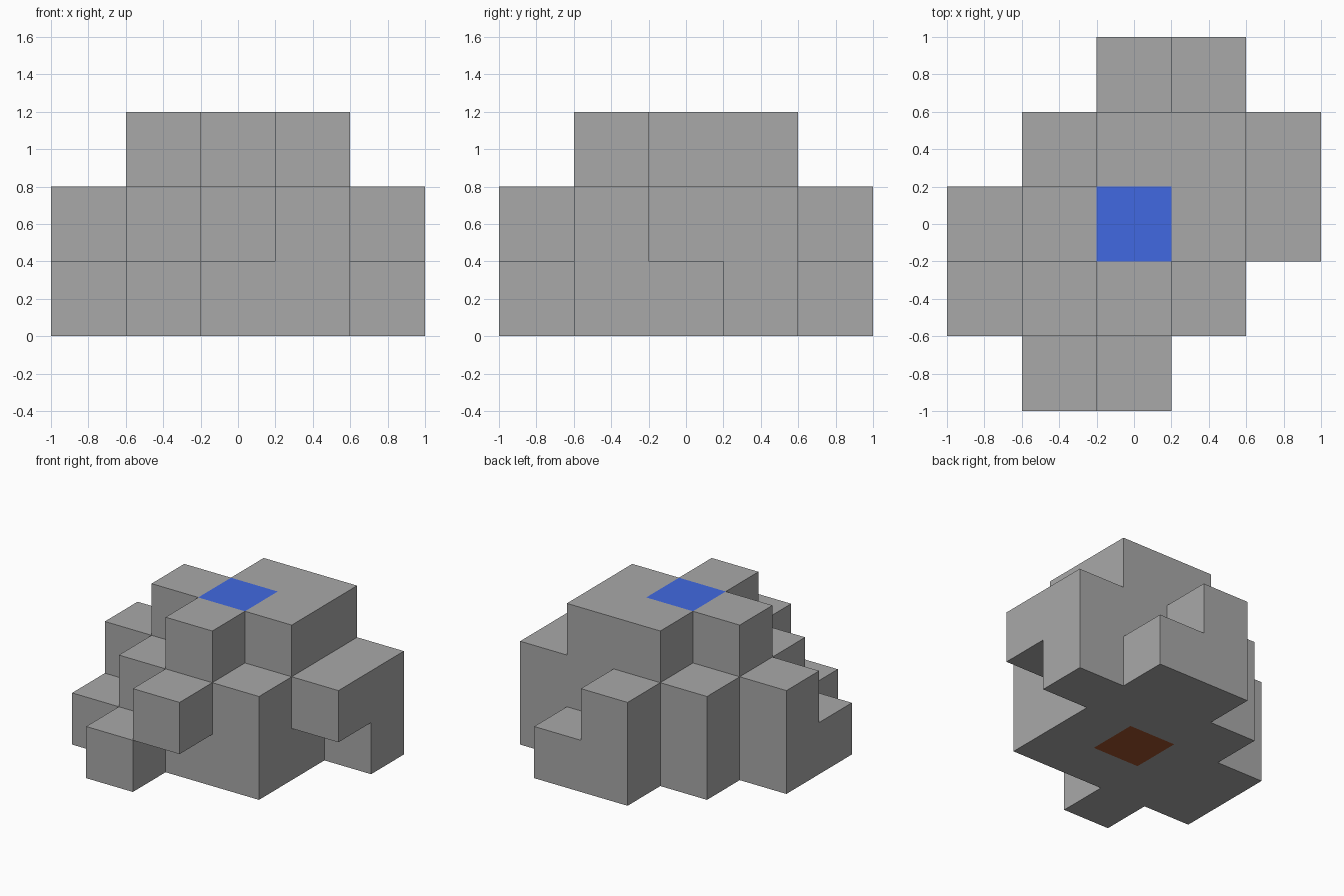
import bpy
import bmesh
from mathutils import Vector

default_cube = bpy.data.objects.get("Cube")
if default_cube:
    bpy.data.objects.remove(default_cube, do_unlink=True)

CELL = 0.4

# Floor plans from the ground up; each row runs along x, back row first
LAYERS = [
    ["..##.",
     ".####",
     "####.",
     "####.",
     ".#..."],
    ["..#..",
     ".####",
     "#####",
     ".###.",
     "..#.."],
    [".....",
     "..##.",
     ".###.",
     "..#..",
     "....."],
]


def make_material(name, color):
    mat = bpy.data.materials.new(name)
    mat.use_nodes = True
    mat.diffuse_color = (*color, 1)
    for node in mat.node_tree.nodes:
        if node.type == 'BSDF_PRINCIPLED':
            node.inputs["Base Color"].default_value = (*color, 1)
    return mat


def add_side(bm, cell, axis, sign):
    """Add the square on one side of a block, facing outwards."""
    u, v = (axis + 1) % 3, (axis + 2) % 3
    corners = []
    for du, dv in ((-1, -1), (1, -1), (1, 1), (-1, 1)):
        p = Vector(cell)
        p[axis] += sign / 2
        p[u] += du / 2
        p[v] += dv / 2
        corners.append(bm.verts.new((p + Vector((0, 0, 0.5))) * CELL))
    return bm.faces.new(corners if sign > 0 else corners[::-1])


# Filled blocks, with the middle column at x = y = 0
blocks = {(x - 2, 2 - row, z)
          for z, plan in enumerate(LAYERS)
          for row, line in enumerate(plan)
          for x, mark in enumerate(line) if mark == "#"}

# Outer shell of the stack: only sides without a neighbouring block
bm = bmesh.new()
for cell in sorted(blocks):
    for axis in range(3):
        for sign in (-1, 1):
            neighbour = list(cell)
            neighbour[axis] += sign
            if tuple(neighbour) in blocks:
                continue
            face = add_side(bm, cell, axis, sign)
            # Middle column: blue on its top, brown on its underside
            if cell[:2] == (0, 0) and axis == 2:
                face.material_index = 1 if sign > 0 else 2
bmesh.ops.remove_doubles(bm, verts=bm.verts, dist=0.001)

mesh = bpy.data.meshes.new("block_stack")
bm.to_mesh(mesh)
bm.free()
for name, color in (("grey", (0.397, 0.397, 0.397)),
                    ("blue", (0.053, 0.141, 0.753)),
                    ("brown", (0.352, 0.084, 0.026))):
    mesh.materials.append(make_material(name, color))
stack = bpy.data.objects.new("block_stack", mesh)
bpy.context.collection.objects.link(stack)
